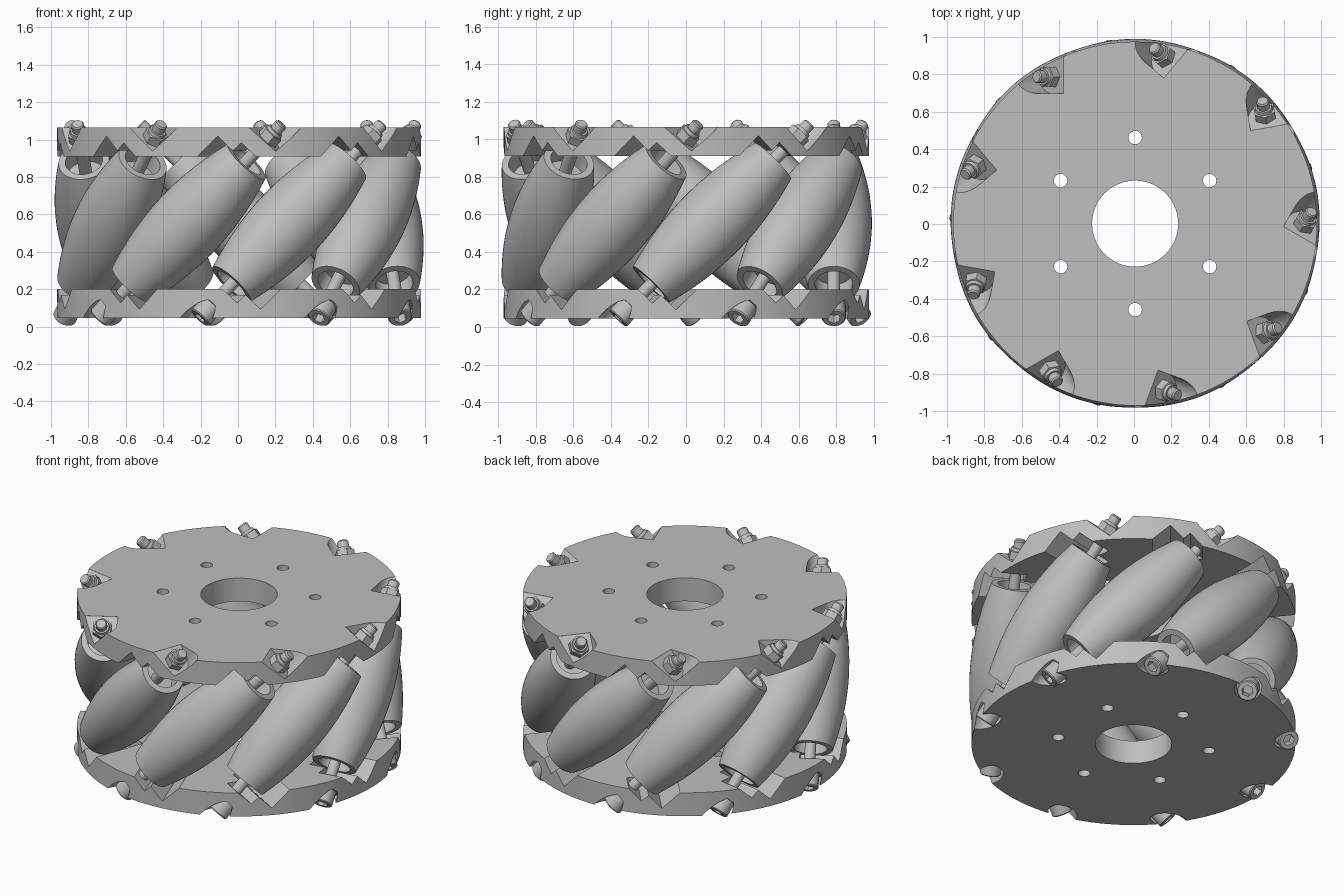
import bpy, bmesh, math
from mathutils import Matrix, Vector

if "Cube" in bpy.data.objects:
    bpy.data.objects.remove(bpy.data.objects["Cube"])

COUNT, FIRST = 9, math.radians(-70)     # rollers around the wheel
MID, DIST, REACH = 0.555, 0.785, 0.988  # mid height, roller axis distance, rolling radius
CENTRE = Vector((0.006, 0.002, MID))
HALF = 0.465                            # half length of a roller

grey = bpy.data.materials.new("light_grey")
grey.use_nodes = True
grey.diffuse_color = (0.52, 0.52, 0.52, 1)
grey.node_tree.nodes["Principled BSDF"].inputs["Base Color"].default_value = (0.52, 0.52, 0.52, 1)


def add_object(name, mesh, matrix=None):
    obj = bpy.data.objects.new(name, mesh)
    bpy.context.collection.objects.link(obj)
    if matrix:
        obj.matrix_world = matrix
    return obj


def to_mesh(bm, name):
    bmesh.ops.recalc_face_normals(bm, faces=bm.faces)
    mesh = bpy.data.meshes.new(name)
    bm.to_mesh(mesh)
    bm.free()
    mesh.materials.append(grey)
    return mesh


def frame(i, flip=False):
    """Local x = across the axle, y = outward, z = along the slanted axle."""
    a = FIRST + i * math.tau / COUNT
    out = Vector((math.cos(a), math.sin(a), 0))
    tangent = Vector((-out.y, out.x, 0))
    up = Vector((0, 0, 1))
    axle, across = (tangent + up).normalized(), (up - tangent).normalized()
    if flip:
        axle, across = -axle, -across
    m = Matrix((across, out, axle)).transposed().to_4x4()
    m.translation = CENTRE + out * DIST
    return m


def lathe(name, profile, segs, closed=False):
    """Spin (radius, height, is_hexagon) points around z."""
    bm = bmesh.new()
    rings = []
    for r, z, hexagon in profile:
        ring = []
        for k in range(segs):
            a = math.tau * k / segs
            rr = r
            if hexagon:
                rr = r * math.cos(math.pi / 6) / math.cos(a % (math.pi / 3) - math.pi / 6)
            ring.append(bm.verts.new((rr * math.cos(a), rr * math.sin(a), z)))
        rings.append(ring)
    pairs = list(zip(rings, rings[1:]))
    if closed:
        pairs.append((rings[-1], rings[0]))
    else:
        bm.faces.new(rings[0])
        bm.faces.new(rings[-1])
    for lo, hi in pairs:
        for k in range(segs):
            n = (k + 1) % segs
            bm.faces.new((lo[k], lo[n], hi[n], hi[k]))
    return to_mesh(bm, name)


def prism(bm, outline, z0, z1, matrix):
    low = [bm.verts.new(matrix @ Vector((x, y, z0))) for x, y in outline]
    high = [bm.verts.new(matrix @ Vector((x, y, z1))) for x, y in outline]
    bm.faces.new(low)
    bm.faces.new(high)
    for k in range(len(low)):
        n = (k + 1) % len(low)
        bm.faces.new((low[k], low[n], high[n], high[k]))


def circle(r, segs, x=0, y=0):
    return [(x + r * math.cos(math.tau * k / segs), y + r * math.sin(math.tau * k / segs))
            for k in range(segs)]


def ring_cutter(name, outline, z0, z1, flip):
    bm = bmesh.new()
    for i in range(COUNT):
        prism(bm, outline, z0, z1, frame(i, flip))
    return add_object(name, to_mesh(bm, name))


def cut(obj, cutter):
    mod = obj.modifiers.new(cutter.name, 'BOOLEAN')
    mod.operation, mod.solver, mod.object = 'DIFFERENCE', 'EXACT', cutter
    bpy.context.view_layer.objects.active = obj
    bpy.ops.object.modifier_apply(modifier=mod.name)
    bpy.data.objects.remove(cutter)


# Pocket outlines: open towards the rim
def slot(w, inner):
    return [(-w, -inner), (w, -inner), (w, 0.4), (-w, 0.4)]


W = 0.09
nut_pocket = [(-W * math.sin(k * math.pi / 16), -W * math.cos(k * math.pi / 16)) for k in range(9)]
nut_pocket += [(-W, 0.4), (W, 0.4), (W, -W)]

# Side plates with hub hole, bolt circle and slanted pockets
smooth = []
for name, z0, z1, flip in (("bottom_plate", 0.045, 0.2, True), ("top_plate", 0.91, 1.065, False)):
    here = Matrix.Translation((CENTRE.x, CENTRE.y, 0))
    bm = bmesh.new()
    prism(bm, circle(0.973, 128), z0, z1, here)
    plate = add_object(name, to_mesh(bm, name))
    bm = bmesh.new()
    prism(bm, circle(0.23, 64), z0 - 0.1, z1 + 0.1, here)
    for k in range(6):
        a = math.pi / 6 + k * math.pi / 3
        prism(bm, circle(0.036, 24, 0.46 * math.cos(a), 0.46 * math.sin(a)), z0 - 0.1, z1 + 0.1, here)
    cut(plate, add_object("hole_cutter", to_mesh(bm, "hole_cutter")))
    cut(plate, ring_cutter("roller_end_cutter", slot(0.17, 0.16), 0.25, 0.485, flip))
    cut(plate, ring_cutter("spacer_cutter", slot(0.06, 0.06), 0.4, 0.545, flip))
    outer = circle(0.078, 32) if flip else nut_pocket
    cut(plate, ring_cutter("fastener_cutter", outer, 0.63, 0.9, flip))
    smooth.append(plate)

# Barrel roller with counterbored ends
steps = 24
barrel = []
for k in range(steps + 1):
    t = HALF * (2 * k / steps - 1)
    barrel.append((REACH - math.sqrt(DIST ** 2 + t * t / 2), t, False))
bore = [(0.1, HALF, False), (0.1, HALF - 0.1, False), (0.034, HALF - 0.1, False)]
bore += [(r, -z, h) for r, z, h in reversed(bore)]
roller_mesh = lathe("roller", barrel + bore, 48, closed=True)

# Socket-head axle bolt and its lock nut
bolt_mesh = lathe("axle_bolt", [
    (0.036, -0.665, True), (0.036, -0.72, True), (0.058, -0.72, False), (0.064, -0.714, False),
    (0.064, -0.63, False), (0.034, -0.63, False), (0.034, 0.74, False), (0.028, 0.748, False)], 24)
nut_mesh = lathe("lock_nut", [
    (0.062, 0.63, True), (0.062, 0.68, True), (0.048, 0.682, False), (0.044, 0.7, False),
    (0.03, 0.7, False)], 24)

for i in range(COUNT):
    for name, mesh in (("roller", roller_mesh), ("axle_bolt", bolt_mesh), ("lock_nut", nut_mesh)):
        smooth.append(add_object(f"{name}_{i + 1}", mesh, frame(i)))

bpy.ops.object.select_all(action='DESELECT')
for obj in smooth:
    obj.select_set(True)
bpy.context.view_layer.objects.active = smooth[0]
bpy.ops.object.shade_smooth_by_angle(angle=math.radians(30))
